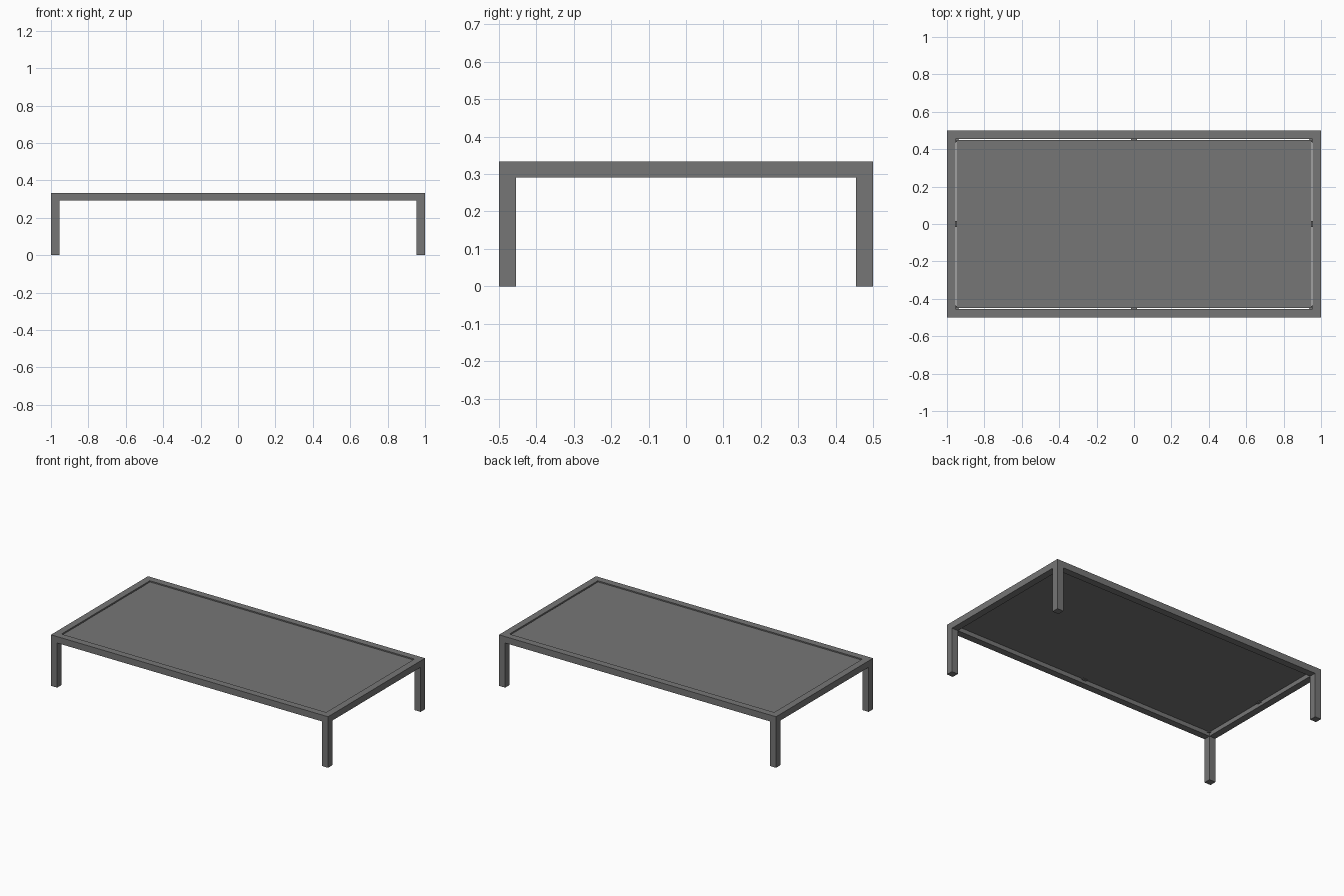
import bpy, bmesh

if "Cube" in bpy.data.objects:
    bpy.data.objects.remove(bpy.data.objects["Cube"])

L, W, H = 1.0, 0.5, 0.333      # half length, half width, height
T, RAIL = 0.045, 0.042         # bar width, rail depth
GAP = 0.005                    # slit around the panel
Z0 = H - RAIL

grey = bpy.data.materials.new("dark_grey")
grey.diffuse_color = (0.18, 0.18, 0.18, 1)
grey.use_nodes = True
grey.node_tree.nodes["Principled BSDF"].inputs["Base Color"].default_value = grey.diffuse_color


def prism(name, outline, z0, z1):
    """Extrude a flat outline from z0 up to z1."""
    bm = bmesh.new()
    face = bm.faces.new([bm.verts.new((x, y, z0)) for x, y in outline])
    ext = bmesh.ops.extrude_face_region(bm, geom=[face])
    for v in ext["geom"]:
        if isinstance(v, bmesh.types.BMVert):
            v.co.z = z1
    bmesh.ops.recalc_face_normals(bm, faces=bm.faces)
    me = bpy.data.meshes.new(name)
    bm.to_mesh(me)
    bm.free()
    me.materials.append(grey)
    ob = bpy.data.objects.new(name, me)
    bpy.context.collection.objects.link(ob)
    return ob


def box(name, x0, x1, y0, y1, z0, z1):
    return prism(name, [(x0, y0), (x1, y0), (x1, y1), (x0, y1)], z0, z1)


ix, iy = L - T, W - T          # inner edge of the frame
pt, pb = 0.328, 0.315          # panel top and underside
sb = pb - 0.004                # underside of the panel supports

# Mitred frame rails
for s, side in ((-1, "front"), (1, "back")):
    prism(side + "_rail", [(-L, s * W), (L, s * W), (ix, s * iy), (-ix, s * iy)], Z0, H)
for s, side in ((-1, "left"), (1, "right")):
    prism(side + "_rail", [(s * L, -W), (s * L, W), (s * ix, iy), (s * ix, -iy)], Z0, H)

# Square legs and small corner gussets that carry the panel
g = 0.02
for sx, nx in ((-1, "left"), (1, "right")):
    for sy, ny in ((-1, "front"), (1, "back")):
        box(f"{ny}_{nx}_leg", sx * ix, sx * L, sy * iy, sy * W, 0, Z0)
        prism(f"{ny}_{nx}_gusset",
              [(sx * ix, sy * iy), (sx * (ix - g), sy * iy), (sx * ix, sy * (iy - g))],
              sb, pb)

# Support tabs at the middle of each rail
t, d = 0.016, 0.016
for s, a, b in ((-1, "left", "front"), (1, "right", "back")):
    box(a + "_tab", *sorted((s * (ix - d), s * ix)), -t, t, sb, pb)
    box(b + "_tab", -t, t, *sorted((s * (iy - d), s * iy)), sb, pb)

# Inset table top
box("top_panel", -ix + GAP, ix - GAP, -iy + GAP, iy - GAP, pb, pt)
